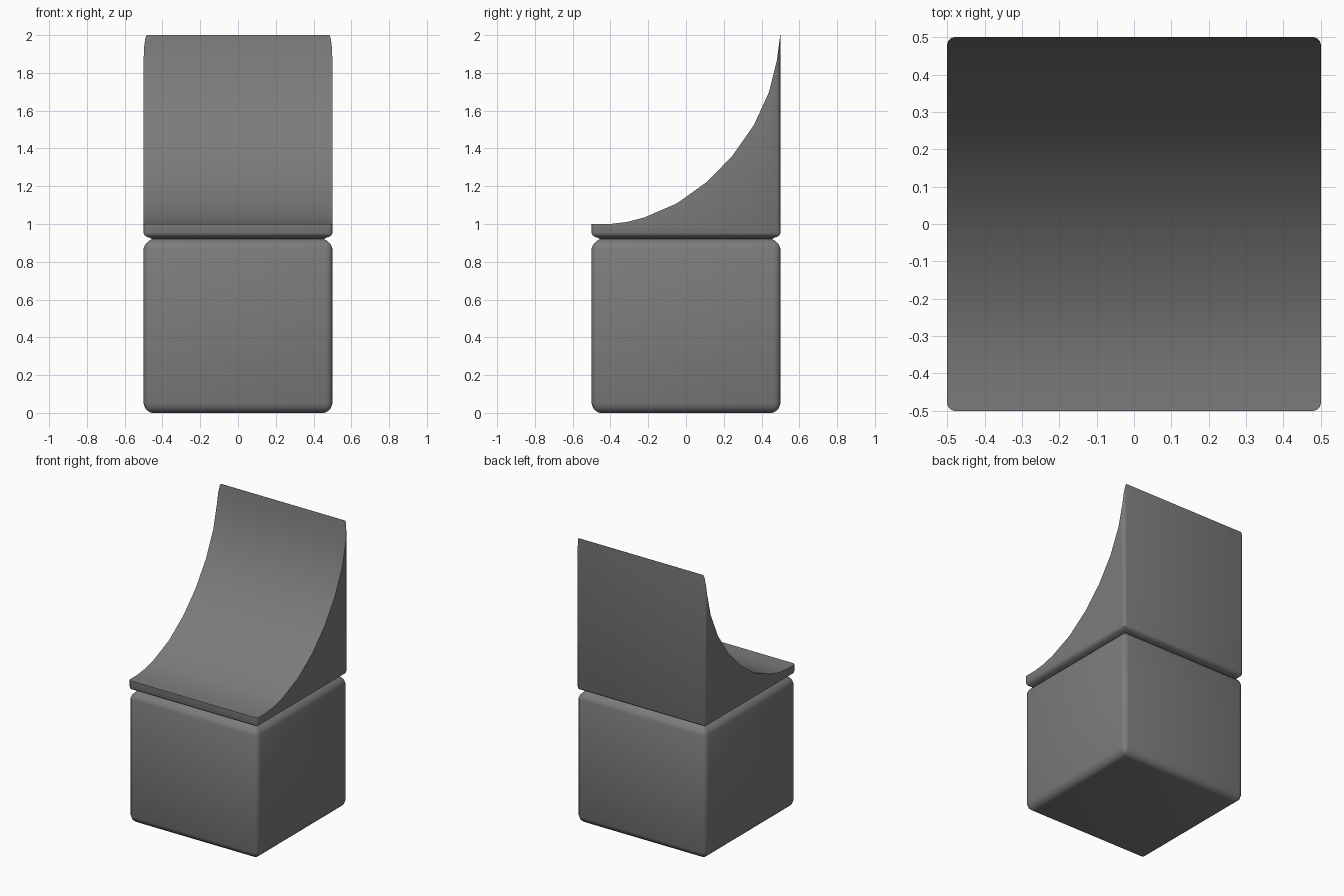
import bpy, bmesh, math

if "Cube" in bpy.data.objects:
    bpy.data.objects.remove(bpy.data.objects["Cube"])

grey = bpy.data.materials.new("dark grey")
grey.diffuse_color = (0.2, 0.2, 0.2, 1)
grey.use_nodes = True
grey.node_tree.nodes["Principled BSDF"].inputs["Base Color"].default_value = grey.diffuse_color


def finish(bm, name):
    bmesh.ops.recalc_face_normals(bm, faces=bm.faces)
    me = bpy.data.meshes.new(name)
    bm.to_mesh(me)
    bm.free()
    me.materials.append(grey)
    ob = bpy.data.objects.new(name, me)
    bpy.context.collection.objects.link(ob)
    return ob


def column(name, rings, radius):
    """Stack of rounded squares; rings are (inset, z)."""
    bm = bmesh.new()
    loops = []
    for inset, z in rings:
        h = 0.5 - inset
        r = max(radius - inset, 0.006)
        loop = []
        for k, (sx, sy) in enumerate([(1, 1), (-1, 1), (-1, -1), (1, -1)]):
            for i in range(4):
                a = math.radians(90 * k + 30 * i)
                loop.append(bm.verts.new((sx * (h - r) + r * math.cos(a),
                                          sy * (h - r) + r * math.sin(a), z)))
        loops.append(loop)
    n = len(loops[0])
    for a, b in zip(loops, loops[1:]):
        for i in range(n):
            bm.faces.new((a[i], a[(i + 1) % n], b[(i + 1) % n], b[i]))
    bm.faces.new(loops[0])
    bm.faces.new(loops[-1])
    return finish(bm, name)


def smooth(ob, angle):
    bpy.ops.object.select_all(action='DESELECT')
    ob.select_set(True)
    bpy.context.view_layer.objects.active = ob
    bpy.ops.object.shade_smooth_by_angle(angle=math.radians(angle))


# Base block with softened edges
base = column("base_block", [(.045, 0), (.03, .005), (.01, .022), (0, .05),
                             (0, .87), (.008, .89), (.025, .908), (.045, .921)], .035)

# Upper block, to be carved by the curved profile
cap = column("curved_ramp_top", [(.045, .921), (.02, .932), (.005, .94), (0, .952), (0, 2.1)], .02)

# Cutter: everything above the concave curve
curve = [(-.7, 1.0), (-.4, 1.0), (-.31, 1.011), (-.22, 1.035), (-.05, 1.108), (.11, 1.222),
         (.245, 1.36), (.36, 1.525), (.44, 1.70), (.48, 1.86), (.499, 2.0), (.7, 2.0),
         (.7, 2.4), (-.7, 2.4)]
bm = bmesh.new()
face = bm.faces.new([bm.verts.new((-.8, y, z)) for y, z in curve])
ext = bmesh.ops.extrude_face_region(bm, geom=[face])
bmesh.ops.translate(bm, vec=(1.6, 0, 0),
                    verts=[v for v in ext["geom"] if isinstance(v, bmesh.types.BMVert)])
cutter = finish(bm, "curve_cutter")
cutter.hide_render = True

bpy.context.view_layer.objects.active = cap
mod = cap.modifiers.new("carve", 'BOOLEAN')
mod.operation = 'DIFFERENCE'
mod.solver = 'EXACT'
mod.object = cutter
bpy.ops.object.modifier_apply(modifier=mod.name)
bpy.data.objects.remove(cutter, do_unlink=True)

smooth(base, 50)
smooth(cap, 40)
